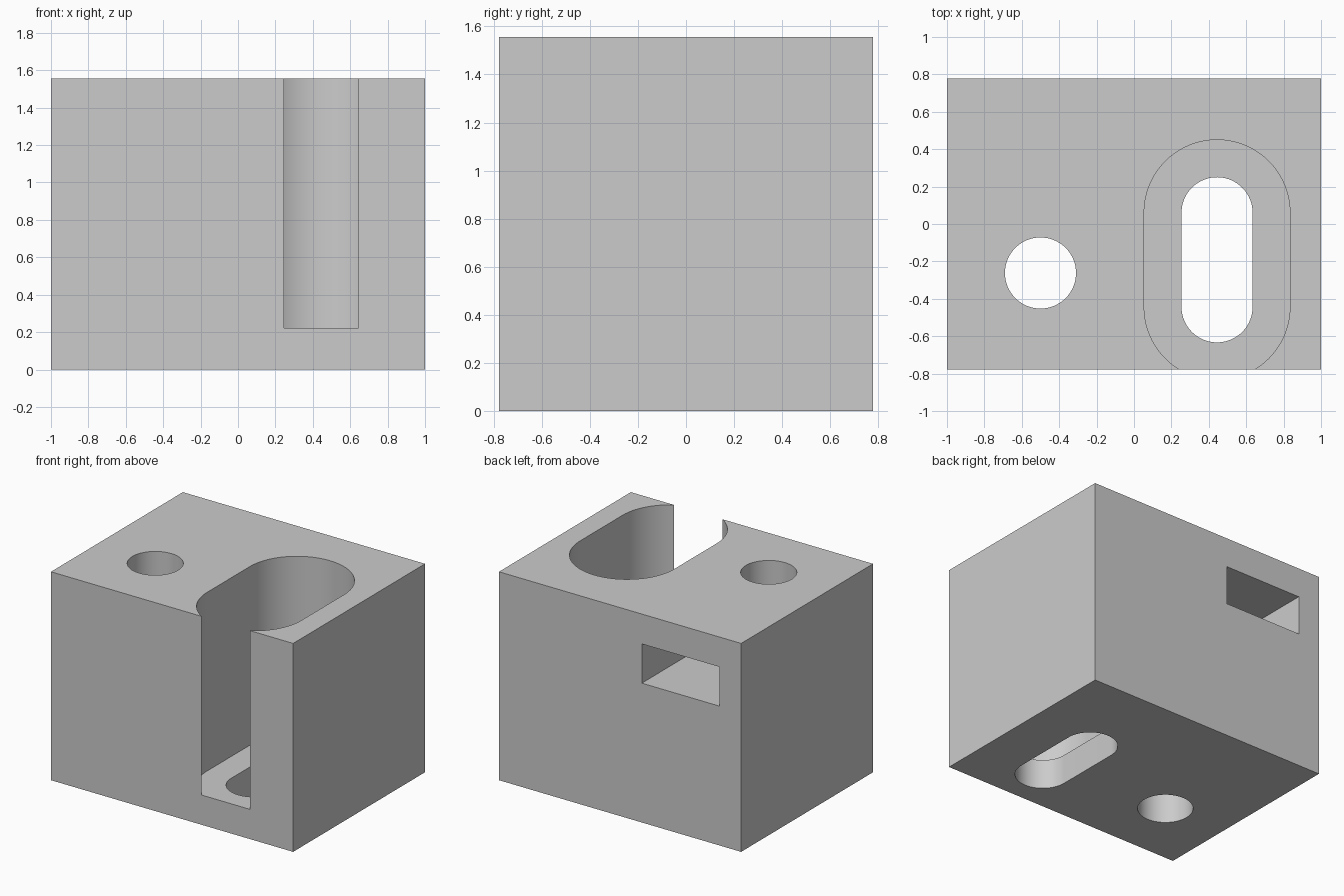
import bpy
import bmesh
from math import sin, cos, pi

if "Cube" in bpy.data.objects:
    bpy.data.objects.remove(bpy.data.objects["Cube"], do_unlink=True)

WIDTH, DEPTH, HEIGHT = 2.0, 1.556, 1.556
HOLE_X, HOLE_Y, HOLE_R = -0.5, -0.262, 0.19
SLOT_X, SLOT_FRONT, SLOT_BACK = 0.444, -0.443, 0.06
OVER = 0.2  # how far cutters reach past the block

grey = bpy.data.materials.new("light grey")
grey.use_nodes = True
grey.diffuse_color = (0.6, 0.6, 0.6, 1)
grey.node_tree.nodes["Principled BSDF"].inputs["Base Color"].default_value = (0.6, 0.6, 0.6, 1)


def prism(name, outline, z0, z1):
    """Extrude a counter-clockwise outline upward from z0 to z1."""
    bm = bmesh.new()
    low = [bm.verts.new((x, y, z0)) for x, y in outline]
    high = [bm.verts.new((x, y, z1)) for x, y in outline]
    bm.faces.new(low[::-1])
    bm.faces.new(high)
    n = len(outline)
    for i in range(n):
        j = (i + 1) % n
        bm.faces.new((low[i], low[j], high[j], high[i]))
    mesh = bpy.data.meshes.new(name)
    bm.to_mesh(mesh)
    bm.free()
    mesh.materials.append(grey)
    obj = bpy.data.objects.new(name, mesh)
    bpy.context.collection.objects.link(obj)
    return obj


def arc(x, y, r, start, end, steps):
    angles = [start + (end - start) * i / steps for i in range(steps + 1)]
    return [(x + r * cos(a), y + r * sin(a)) for a in angles]


def rounded_slot(r):
    return (arc(SLOT_X, SLOT_BACK, r, 0, pi, 40)
            + arc(SLOT_X, SLOT_FRONT, r, pi, 2 * pi, 40))


# Solid block
w, d = WIDTH / 2, DEPTH / 2
block = prism("mounting_block", [(-w, -d), (w, -d), (w, d), (-w, d)], 0, HEIGHT)

# Side-loading nut pocket: straight channel from the back, hexagonal inner end
half = 0.32
corner = half / cos(pi / 6)
nut_outline = [(HOLE_X - half, HOLE_Y - corner / 2), (HOLE_X, HOLE_Y - corner),
               (HOLE_X + half, HOLE_Y - corner / 2),
               (HOLE_X + half, d + OVER), (HOLE_X - half, d + OVER)]

top = HEIGHT + OVER
cutters = [
    prism("screw_hole_cutter", arc(HOLE_X, HOLE_Y, HOLE_R, 0, 2 * pi, 64)[:-1], -OVER, top),
    prism("wide_slot_cutter", rounded_slot(0.39), 0.222, top),
    prism("narrow_slot_cutter", rounded_slot(HOLE_R), -OVER, 0.6),
    prism("nut_pocket_cutter", nut_outline, 1.04, 1.333),
]

# Cut each opening in turn
bpy.ops.object.select_all(action="DESELECT")
block.select_set(True)
bpy.context.view_layer.objects.active = block
for cutter in cutters:
    cutter.hide_render = True
    mod = block.modifiers.new(cutter.name, "BOOLEAN")
    mod.operation = "DIFFERENCE"
    mod.solver = "EXACT"
    mod.object = cutter
    bpy.ops.object.modifier_apply(modifier=mod.name)
    bpy.data.objects.remove(cutter, do_unlink=True)

# Smooth bore walls with crisp rims
bpy.ops.object.shade_smooth_by_angle(angle=pi / 6)
